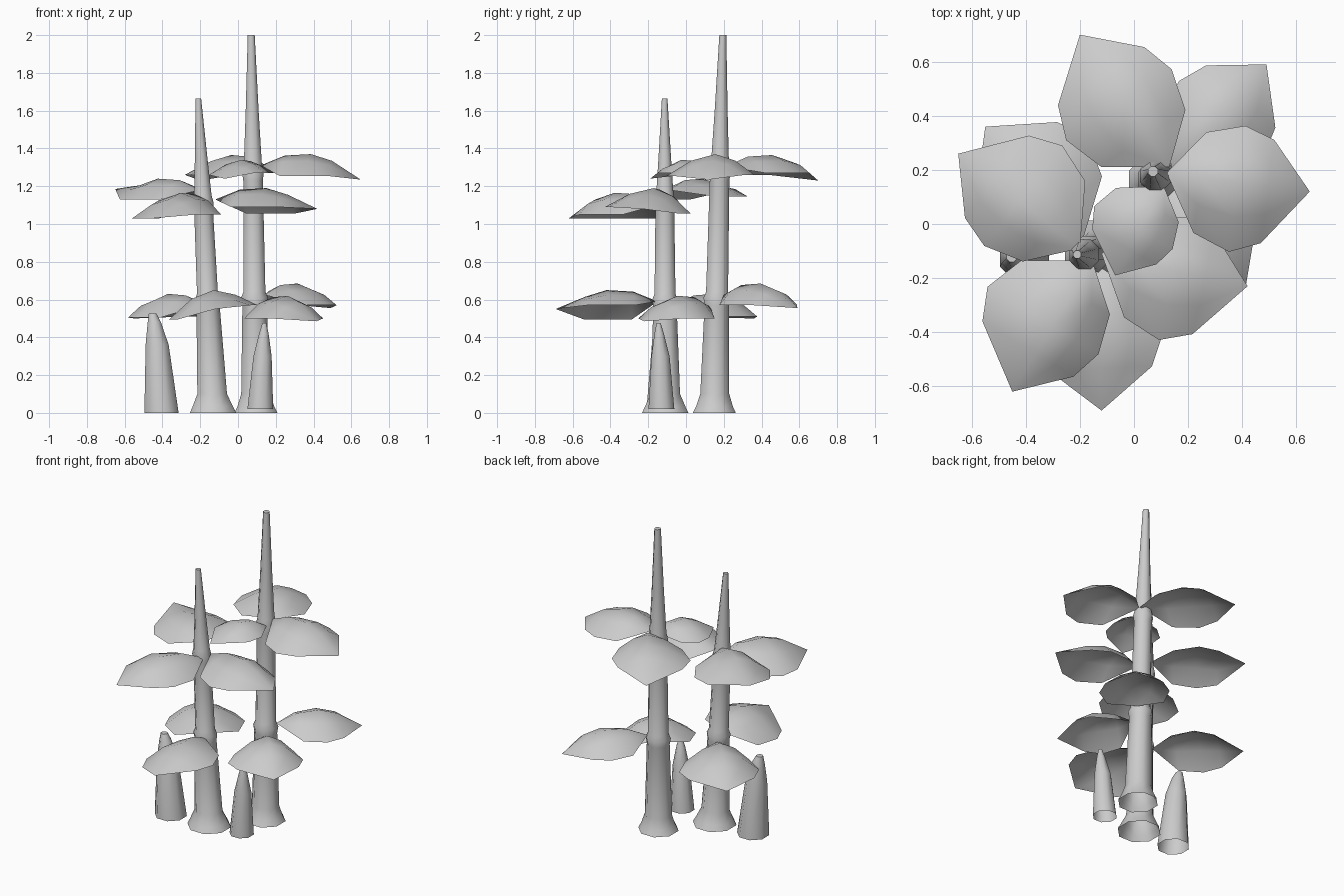
import bpy, math
from mathutils import Vector

if "Cube" in bpy.data.objects:
    bpy.data.objects.remove(bpy.data.objects["Cube"])


def make_object(name, verts, faces):
    mesh = bpy.data.meshes.new(name)
    mesh.from_pydata([tuple(v) for v in verts], [], faces)
    mesh.update()
    for p in mesh.polygons:
        p.use_smooth = len(p.vertices) < 5
    ob = bpy.data.objects.new(name, mesh)
    bpy.context.collection.objects.link(ob)
    return ob


def stem(name, rings, sides=8):
    """Loft round rings (x, y, z, radius); open below, capped on top."""
    verts, faces = [], []
    for x, y, z, r in rings:
        for i in range(sides):
            a = 2 * math.pi * (i + 0.5) / sides
            verts.append((x + r * math.cos(a), y + r * math.sin(a), z))
    for k in range(len(rings) - 1):
        for i in range(sides):
            j = (i + 1) % sides
            a, b = k * sides, (k + 1) * sides
            faces.append((a + i, a + j, b + j, b + i))
    top = (len(rings) - 1) * sides
    faces.append(tuple(range(top, top + sides)))
    return make_object(name, verts, faces)


def leaning(base, top, profile):
    """Place (z, radius) profile rings on a leaning axis."""
    h = profile[-1][0]
    return [(base[0] + (top[0] - base[0]) * z / h,
             base[1] + (top[1] - base[1]) * z / h, z, r) for z, r in profile]


def leaf(name, base, tip, wl, wr, ridge, ztip, zl, zr):
    """Domed eight-sided leaf sheet with separate left and right edges."""
    b, t = Vector(base), Vector(tip)
    axis = t - b
    left = Vector((-axis.y, axis.x)).normalized()
    verts = [(b.x, b.y, ridge - 0.06)]
    faces = []
    for u, w, dz in ((0.24, 0.8, 0.008), (0.5, 1.0, 0.0), (0.71, 0.82, 0.035)):
        c = b + axis * u
        zc = ridge - dz
        for s in (1, 0.5, 0, -0.5, -1):
            p = c + left * s * w * (wl if s > 0 else wr)
            edge = zl if s > 0 else zr
            verts.append((p.x, p.y, zc + (edge - zc) * abs(s) ** 1.7))
    verts.append((t.x, t.y, ztip))
    last = len(verts) - 1
    for i in range(4):
        faces.append((0, 2 + i, 1 + i))
        for r in (1, 6):
            faces.append((r + i, r + i + 1, r + i + 6, r + i + 5))
        faces.append((11 + i, 12 + i, last))
    return make_object(name, verts, faces)


# Two jointed stalks with flared feet
stem("tall_stalk", leaning((0.095, 0.15), (0.07, 0.195), [
    (0, 0.123), (0.035, 0.105), (0.1, 0.083), (0.57, 0.07), (0.61, 0.077), (0.64, 0.063),
    (1.23, 0.056), (1.27, 0.062), (1.31, 0.052), (1.6, 0.037), (2.0, 0.02)]))
stem("short_stalk", leaning((-0.132, -0.11), (-0.21, -0.113), [
    (0, 0.133), (0.035, 0.115), (0.1, 0.085), (0.56, 0.067), (0.6, 0.073), (0.63, 0.06),
    (1.07, 0.054), (1.11, 0.06), (1.15, 0.05), (1.35, 0.036), (1.665, 0.016)]))

# Two young shoots
stem("left_shoot", [(-0.405, -0.12, 0, 0.098), (-0.428, -0.12, 0.36, 0.066),
                    (-0.443, -0.12, 0.48, 0.038), (-0.452, -0.12, 0.525, 0.022)])
stem("right_shoot", [(0.118, -0.13, 0.02, 0.074), (0.13, -0.135, 0.3, 0.052),
                     (0.137, -0.142, 0.42, 0.027), (0.14, -0.145, 0.475, 0.012)])

# Leaves: base, tip, left/right width, ridge, tip, left and right edge heights
leaves = {
    "tall_upper_right_leaf": ((0.12, 0.19), (0.65, 0.12), .21, .26, 1.37, 1.235, 1.26, 1.255),
    "tall_upper_back_leaf": ((0.13, 0.21), (-0.2, 0.70), .26, .21, 1.365, 1.23, 1.26, 1.27),
    "tall_upper_front_leaf": ((0.11, 0.14), (-0.07, -0.19), .14, .19, 1.34, 1.24, 1.27, 1.26),
    "tall_lower_back_leaf": ((0.14, 0.2), (0.49, 0.59), .2, .22, 0.685, 0.555, 0.575, 0.57),
    "tall_lower_front_leaf": ((0.11, 0.13), (0.415, -0.22), .2, .25, 0.62, 0.485, 0.50, 0.50),
    "short_upper_left_leaf": ((-0.2, -0.09), (-0.65, 0.26), .21, .26, 1.24, 1.185, 1.13, 1.145),
    "short_upper_front_leaf": ((-0.155, -0.135), (-0.45, -0.62), .2, .28, 1.165, 1.03, 1.05, 1.03),
    "short_upper_right_leaf": ((-0.12, -0.11), (0.42, -0.23), .2, .265, 1.19, 1.08, 1.055, 1.09),
    "short_lower_front_leaf": ((-0.14, -0.15), (-0.12, -0.69), .235, .235, 0.65, 0.55, 0.57, 0.495),
    "short_lower_left_leaf": ((-0.19, -0.06), (-0.55, 0.36), .22, .26, 0.63, 0.5, 0.505, 0.51),
}
for name, args in leaves.items():
    leaf(name, *args)
